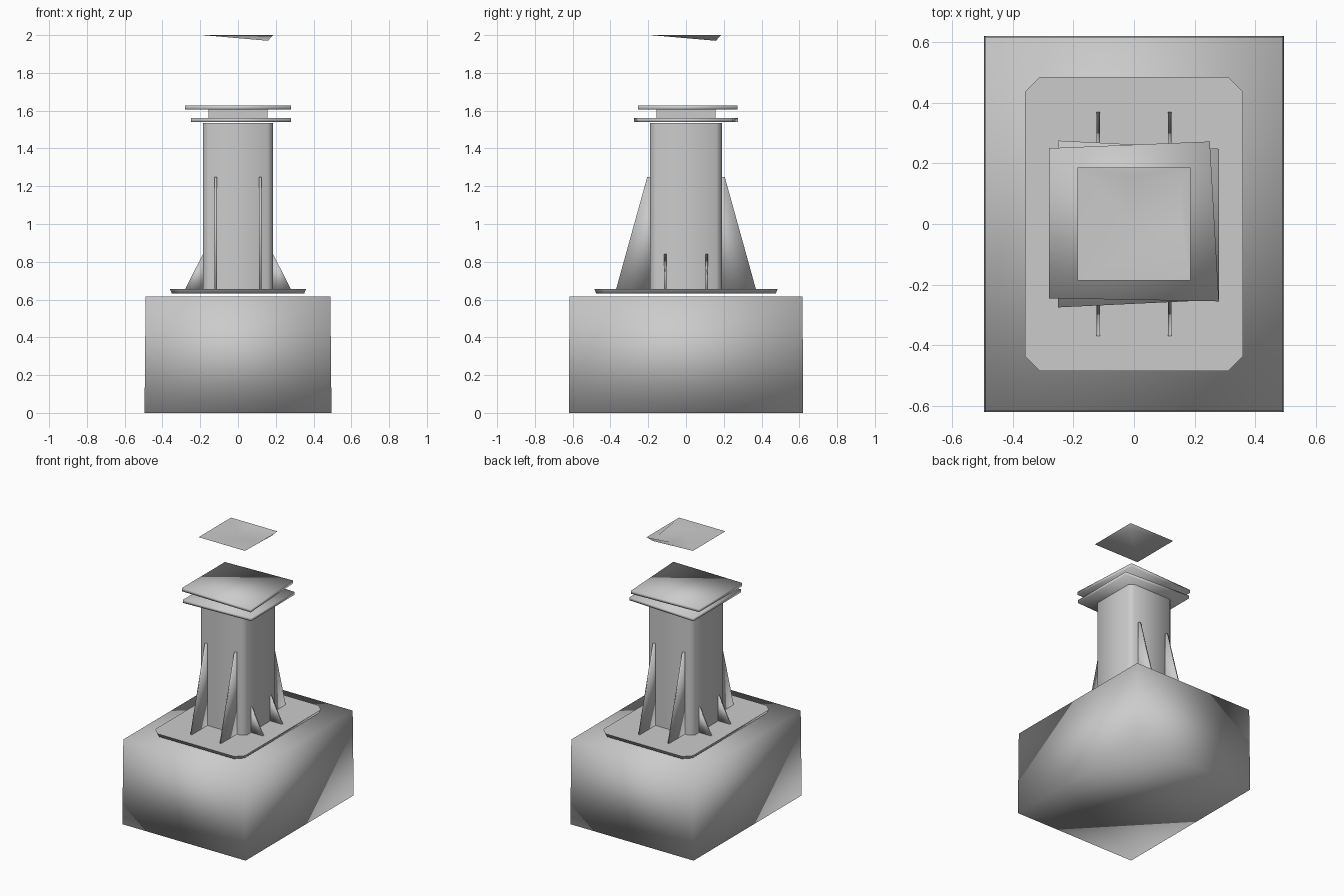
import bpy, bmesh
from math import pi, radians
from mathutils import Matrix

if "Cube" in bpy.data.objects:
    bpy.data.objects.remove(bpy.data.objects["Cube"])


def make_object(name, verts, faces, angle=180, recalc=True):
    """Mesh object, smooth shaded across edges flatter than angle."""
    mesh = bpy.data.meshes.new(name)
    bm = bmesh.new()
    vs = [bm.verts.new(v) for v in verts]
    for f in faces:
        bm.faces.new([vs[i] for i in f])
    if recalc:
        bmesh.ops.recalc_face_normals(bm, faces=bm.faces)
    bm.normal_update()
    for f in bm.faces:
        f.smooth = True
    for e in bm.edges:
        e.smooth = len(e.link_faces) < 2 or e.calc_face_angle() < radians(angle)
    bm.to_mesh(mesh)
    bm.free()
    obj = bpy.data.objects.new(name, mesh)
    bpy.context.collection.objects.link(obj)
    return obj


def prism(name, outline, low, high, place=Matrix(), angle=180, base=None):
    """Join a lower outline (base, or the same one) to an upper outline."""
    n = len(outline)
    verts = [place @ Matrix.Translation((a, b, z)).translation
             for z, ring in ((low, base or outline), (high, outline)) for a, b in ring]
    faces = [list(range(n)), list(range(n, 2 * n))]
    faces += [[i, (i + 1) % n, n + (i + 1) % n, n + i] for i in range(n)]
    return make_object(name, verts, faces, angle)


def rect(hx, hy, cut=0.0):
    """Rectangle outline with optional cut corners."""
    if not cut:
        return [(-hx, -hy), (hx, -hy), (hx, hy), (-hx, hy)]
    return [(-hx + cut, -hy), (hx - cut, -hy), (hx, -hy + cut), (hx, hy - cut),
            (hx - cut, hy), (-hx + cut, hy), (-hx, hy - cut), (-hx, -hy + cut)]


# Foundation block and anchored base plate
prism("foundation_block", rect(0.489, 0.617), 0.0, 0.615, base=rect(0.495, 0.62))
prism("base_plate", rect(0.36, 0.485, 0.05), 0.631, 0.655, angle=60,
      base=rect(0.35, 0.475, 0.05))

# Square column with slightly eased corners
prism("column", rect(0.186, 0.19, 0.03), 0.655, 1.535, angle=60)

# Cap: two slightly uneven plates with a spacer between them
prism("lower_cap_plate", [(-0.25, -0.275), (0.28, -0.25), (0.28, 0.248), (-0.25, 0.275)],
      1.54, 1.562)
prism("cap_spacer", rect(0.155, 0.155), 1.562, 1.605, angle=60)
prism("upper_cap_plate", [(-0.28, -0.245), (0.28, -0.255), (0.25, 0.272), (-0.28, 0.25)],
      1.605, 1.628)

# Triangular stiffeners: profile is (distance from axis, height)
tall = [(0.185, 0.655), (0.37, 0.655), (0.205, 1.25), (0.185, 1.25)]
short = [(0.18, 0.655), (0.28, 0.655), (0.186, 0.84)]
stand = Matrix.Rotation(pi / 2, 4, 'X')
for name, profile, offset, start in (("tall_gusset", tall, 0.118, pi / 2),
                                     ("short_gusset", short, 0.11, 0.0)):
    for turn in (start, start + pi):
        for side in (-1, 1):
            c = side * offset
            prism(name, profile, c - 0.006, c + 0.006,
                  Matrix.Rotation(turn, 4, 'Z') @ stand)

# Thin floating top sheet: flat skin with one quarter dipping to a corner
h, d = 0.186, 0.158
skin = [(-h, -h, 2), (h, -h, 2), (h, h, 2), (-h, h, 2),
        (0, 0, 2), (d, 0, 2), (d, d, 1.978), (0, d, 2)]
make_object("top_sheet_skin", skin,
            [(0, 1, 5, 4), (1, 2, 6, 5), (2, 3, 7, 6), (3, 0, 4, 7), (4, 5, 6, 7)],
            recalc=False)

# Shallow underside of the top sheet
under = skin[:4] + [(d, d, 1.97)]
make_object("top_sheet_underside", under,
            [(1, 0, 4), (2, 1, 4), (3, 2, 4), (0, 3, 4)], recalc=False)
